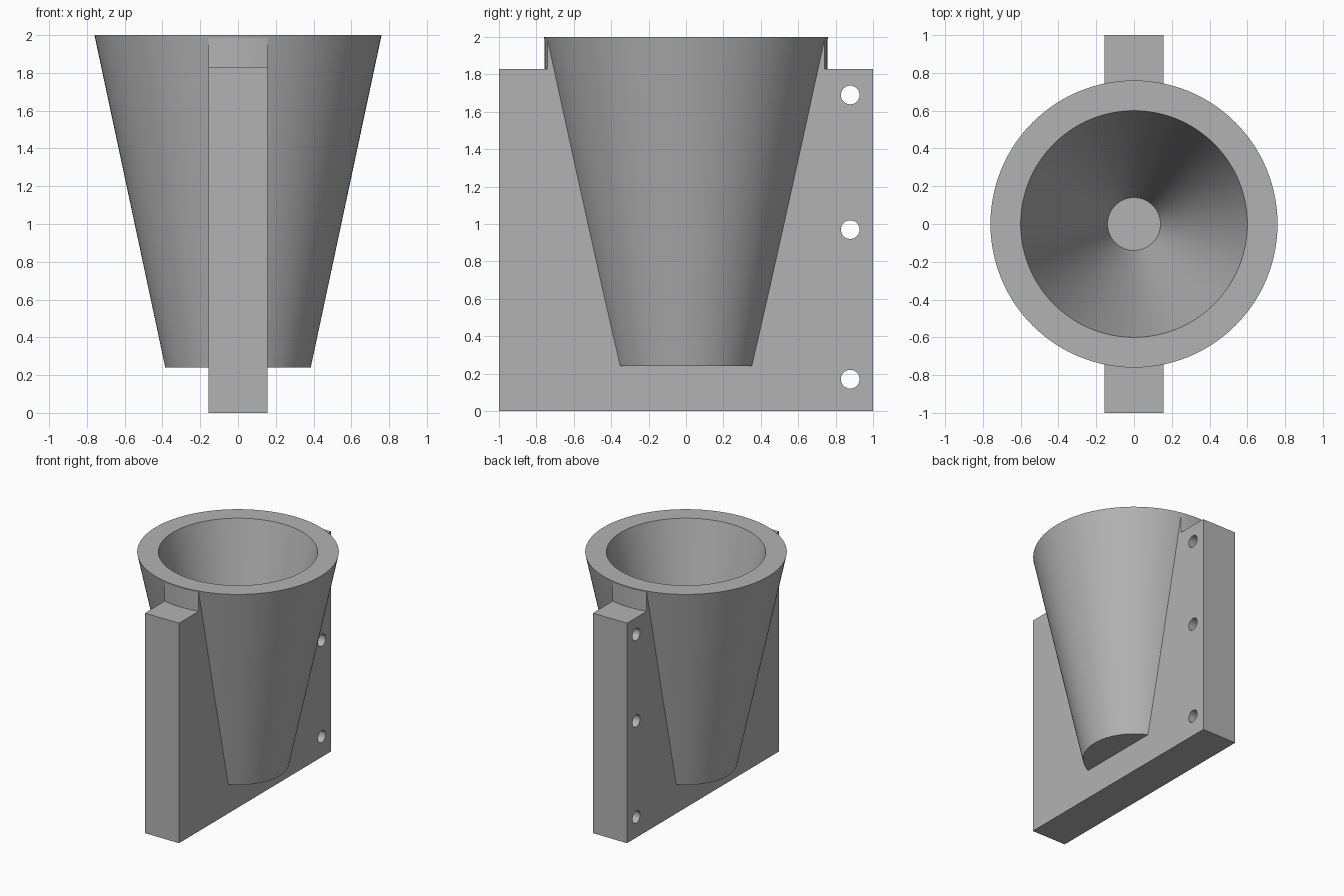
import bpy, bmesh, math

if "Cube" in bpy.data.objects:
    bpy.data.objects.remove(bpy.data.objects["Cube"])

HALF_T = 0.157          # half thickness of the mounting plate
RIM_R = 0.76            # outer radius at the rim
SEGMENTS = 128

grey = bpy.data.materials.new("light grey")
grey.diffuse_color = (0.45, 0.45, 0.45, 1)
grey.use_nodes = True
grey.node_tree.nodes["Principled BSDF"].inputs["Base Color"].default_value = grey.diffuse_color


def revolve(name, profile):
    """Closed solid made by turning a closed (radius, z) loop about z."""
    bm = bmesh.new()
    rings = []
    for r, z in profile:
        rings.append([bm.verts.new((r * math.cos(a), r * math.sin(a), z))
                      for a in (2 * math.pi * i / SEGMENTS for i in range(SEGMENTS))])
    for a, b in zip(rings, rings[1:] + rings[:1]):
        for i in range(SEGMENTS):
            j = (i + 1) % SEGMENTS
            bm.faces.new((a[i], a[j], b[j], b[i]))
    return finish(name, bm)


def frustum(name, r1, z1, r2, z2):
    bm = bmesh.new()
    bmesh.ops.create_cone(bm, cap_ends=True, segments=SEGMENTS,
                          radius1=r1, radius2=r2, depth=z2 - z1)
    bmesh.ops.translate(bm, verts=bm.verts, vec=(0, 0, (z1 + z2) / 2))
    return finish(name, bm)


def finish(name, bm):
    bmesh.ops.recalc_face_normals(bm, faces=bm.faces)
    mesh = bpy.data.meshes.new(name)
    bm.to_mesh(mesh)
    bm.free()
    mesh.materials.append(grey)
    obj = bpy.data.objects.new(name, mesh)
    bpy.context.collection.objects.link(obj)
    return obj


def combine(target, tool, operation):
    """Apply a boolean and discard the tool."""
    mod = target.modifiers.new("boolean", 'BOOLEAN')
    mod.operation, mod.solver, mod.object = operation, 'EXACT', tool
    deps = bpy.context.evaluated_depsgraph_get()
    mesh = bpy.data.meshes.new_from_object(target.evaluated_get(deps))
    target.modifiers.clear()
    target.data = mesh
    bpy.data.objects.remove(tool)


# Mounting plate
bm = bmesh.new()
bmesh.ops.create_cube(bm, size=1)
for v in bm.verts:
    v.co = (v.co.x * 2 * HALF_T, v.co.y * 2, (v.co.z + 0.5) * 2)
holder = finish("cone_holder", bm)

# Lower shoulders either side of the round collar
combine(holder, revolve("shoulder_cutter", [(0.757, 1.83), (1.5, 1.83),
                                            (1.5, 2.5), (0.757, 2.5)]), 'DIFFERENCE')

# Bolt holes through the plate
for y in (-0.894, 0.878):
    for z in (0.17, 0.97, 1.69):
        bm = bmesh.new()
        bmesh.ops.create_cone(bm, cap_ends=True, segments=48,
                              radius1=0.05, radius2=0.05, depth=1)
        for v in bm.verts:
            v.co = (v.co.z, y + v.co.x, z + v.co.y)
        combine(holder, finish("bolt_hole_cutter", bm), 'DIFFERENCE')

# Tapered cup fused to the plate, then hollowed to a small flat floor
combine(holder, frustum("cup", 0.385, 0.24, RIM_R, 2), 'UNION')
floor_z, over = 0.24, 0.1
slope = (0.6 - 0.14) / (2 - floor_z)
combine(holder, frustum("bore_cutter", 0.14, floor_z, 0.6 + slope * over, 2 + over),
        'DIFFERENCE')

# Smooth curved walls, crisp edges
bpy.ops.object.select_all(action='DESELECT')
holder.select_set(True)
bpy.context.view_layer.objects.active = holder
bpy.ops.object.shade_smooth_by_angle(angle=math.radians(10))
